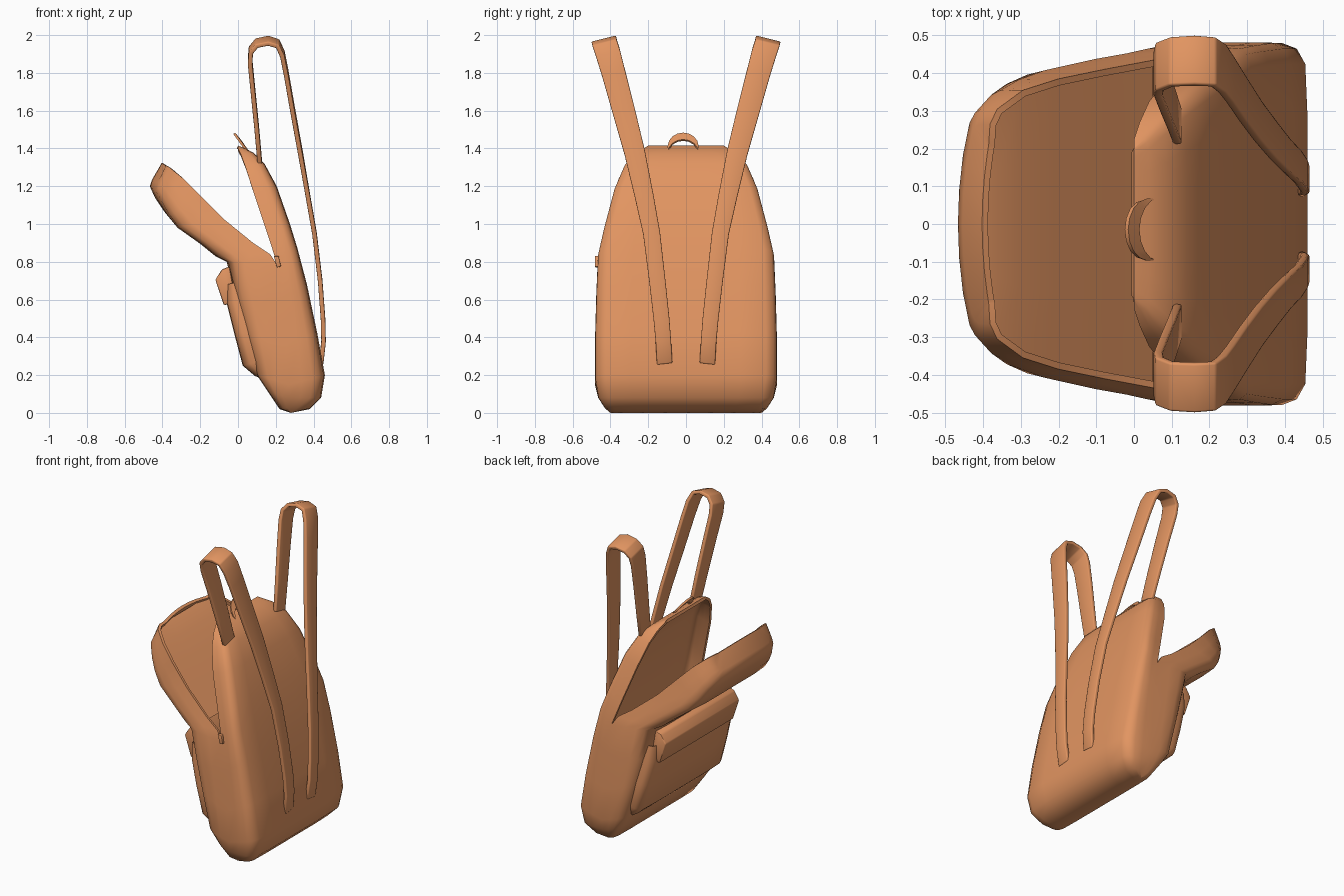
import bpy, bmesh, math
from mathutils import Vector

if "Cube" in bpy.data.objects:
    bpy.data.objects.remove(bpy.data.objects["Cube"])

mat = bpy.data.materials.new("tan_fabric")
mat.diffuse_color = (0.76, 0.30, 0.12, 1)
mat.use_nodes = True
mat.node_tree.nodes["Principled BSDF"].inputs["Base Color"].default_value = mat.diffuse_color


def finish(name, bm, thickness=0, offset=-1, bevel=0, angle=40):
    me = bpy.data.meshes.new(name)
    bm.to_mesh(me)
    bm.free()
    me.materials.append(mat)
    ob = bpy.data.objects.new(name, me)
    bpy.context.collection.objects.link(ob)
    bpy.ops.object.select_all(action='DESELECT')
    bpy.context.view_layer.objects.active = ob
    ob.select_set(True)
    if thickness:
        m = ob.modifiers.new("thickness", 'SOLIDIFY')
        m.thickness, m.offset = thickness, offset
        bpy.ops.object.modifier_apply(modifier=m.name)
    if bevel:
        m = ob.modifiers.new("bevel", 'BEVEL')
        m.width, m.segments = bevel, 2
        bpy.ops.object.modifier_apply(modifier=m.name)
    bpy.ops.object.shade_smooth_by_angle(angle=math.radians(angle))
    return ob


def grid(bm, rows, flip=False):
    vs = [[bm.verts.new(p) for p in r] for r in rows]
    for a, b in zip(vs, vs[1:]):
        for j in range(len(a) - 1):
            q = [a[j], a[j + 1], b[j + 1], b[j]]
            bm.faces.new(q[::-1] if flip else q)


# Cross-section of a shell: (fraction of half width, blend from face to rim)
HALF = [(1, 1), (1, .65), (.995, .35), (.965, .15), (.88, .03), (.6, 0), (.3, 0), (0, 0)]
SECTION = [(-y, b) for y, b in HALF] + HALF[-2::-1]


def shell(bm, stations, flip):
    rows = []
    for xf, zf, xr, zr, w, *bow in stations:
        k = bow[0] if bow else 0      # rounds the free end of the flap
        rows.append([(xf + (xr - xf) * b + k * (w * y) ** 2, w * y,
                      zf + (zr - zf) * b - .9 * k * (w * y) ** 2) for y, b in SECTION])
    grid(bm, rows, flip)


# Lower body stations shared by both shells: seam x, seam z, half width
seam = [(.28, 0, .40), (.28, .03, .43), (.275, .08, .465), (.27, .15, .482),
        (.26, .35, .482), (.23, .6, .475), (.21, .78, .467)]
back_face = [(.28, 0), (.38, .02), (.44, .08), (.46, .2), (.42, .42), (.365, .68), (.315, .87)]
front_face = [(.28, 0), (.22, .02), (.16, .11), (.10, .2), (.04, .42), (-.01, .6), (-.06, .8)]


def lower(face):
    return [(x, z, *s) for (x, z), s in zip(face, seam)]


# Above the hinge the two shells part: upright back panel and open front flap
back_top = [(.275, 1.0, .165, .92, .437), (.205, 1.2, .085, 1.16, .38),
            (.14, 1.32, .04, 1.3, .325), (.085, 1.375, .015, 1.37, .27),
            (.04, 1.4, .0, 1.4, .225), (.0, 1.415, .0, 1.415, .2)]
flap_top = [(-.12, .83, .17, .84, .455), (-.2, .895, .08, .90, .44),
            (-.32, .98, -.08, 1.03, .41), (-.39, 1.065, -.23, 1.177, .385, .2),
            (-.44, 1.14, -.345, 1.29, .355, .4), (-.467, 1.2, -.40, 1.333, .305, .4),
            (-.455, 1.235, -.41, 1.336, .265, .4), (-.403, 1.325, -.403, 1.325, .21, .4)]
bm = bmesh.new()
shell(bm, lower(back_face) + back_top, False)
shell(bm, lower(front_face) + flap_top, True)
bmesh.ops.remove_doubles(bm, verts=bm.verts, dist=1e-4)
bmesh.ops.dissolve_degenerate(bm, edges=bm.edges, dist=1e-4)
finish("bag_body", bm, .018, angle=55)

# Flat lining inside the open flap, dropping into the bag near the hinge
lining = [(-.39, 1.295, .2), (-.362, 1.276, .282), (-.3, 1.222, .342), (-.2, 1.12, .373),
          (-.08, .99, .398), (.05, .85, .42)]
bm = bmesh.new()
grid(bm, [[(x, w * t, z) for t in (-1, -.5, 0, .5, 1)] for x, z, w in lining])
finish("flap_lining", bm)

# Front pocket, a soft bulge blending into the body
bm = bmesh.new()
shell(bm, [(.13, .18, .14, .18, .38), (.09, .195, .15, .22, .42), (.025, .25, .14, .28, .44),
           (-.02, .42, .1, .44, .44), (-.06, .58, .06, .6, .43), (-.06, .68, .04, .7, .42)], True)
finish("front_pocket", bm, angle=50)


# Side profile (x, z) extruded across y
def prism(name, profile, y0, y1, bevel):
    bm = bmesh.new()
    f = bm.faces.new([bm.verts.new((x, y0, z)) for x, z in profile])
    r = bmesh.ops.extrude_face_region(bm, geom=[f])
    bmesh.ops.translate(bm, vec=(0, y1 - y0, 0),
                        verts=[v for v in r["geom"] if isinstance(v, bmesh.types.BMVert)])
    bmesh.ops.recalc_face_normals(bm, faces=bm.faces)
    return finish(name, bm, bevel=bevel)


# Pocket cover, and the zip pull at the hinge of the opening
prism("pocket_cover", [(-.045, .775), (-.085, .76), (-.12, .705), (-.075, .57), (-.01, .585)],
      -.38, .38, .008)
prism("zip_pull", [(.19, .83), (.215, .83), (.228, .775), (.205, .77)], -.482, -.462, .003)


# Flat ribbon along a path with a half-width vector at each point
def ribbon(name, path, halves, thickness, bevel=0):
    bm = bmesh.new()
    grid(bm, [(Vector(p) - Vector(h), Vector(p) + Vector(h)) for p, h in zip(path, halves)])
    return finish(name, bm, thickness, 0, bevel, 50)


# Shoulder straps: x, z, y, half width
strap = [(.115, 1.33, .26, .05), (.10, 1.5, .303, .055), (.08, 1.7, .355, .06),
         (.064, 1.86, .40, .064), (.068, 1.92, .417, .066), (.10, 1.958, .43, .066),
         (.16, 1.97, .433, .067), (.21, 1.955, .43, .066), (.235, 1.9, .412, .066),
         (.255, 1.8, .384, .063), (.29, 1.6, .33, .06), (.33, 1.38, .272, .055),
         (.37, 1.15, .222, .05), (.405, .95, .182, .045), (.435, .7, .152, .043),
         (.45, .5, .13, .042), (.453, .38, .12, .041), (.44, .26, .113, .041)]
for side, label in ((1, "left"), (-1, "right")):
    path, halves = [], []
    for x, z, y, h in strap:
        tilt = .25 if z > 1.2 else .12
        path.append((x, side * y, z))
        halves.append(Vector((0, side, -tilt)).normalized() * h)
    ribbon(label + "_shoulder_strap", path, halves, .024, .006)

# Carry handle on the top edge
path = []
for i in range(9):
    a = math.pi * i / 8
    path.append((.045 - .05 * math.sin(a), -.015 - .08 * math.cos(a), 1.392 + .07 * math.sin(a)))
ribbon("carry_handle", path, [(-.015, 0, .018)] * 9, .012)
